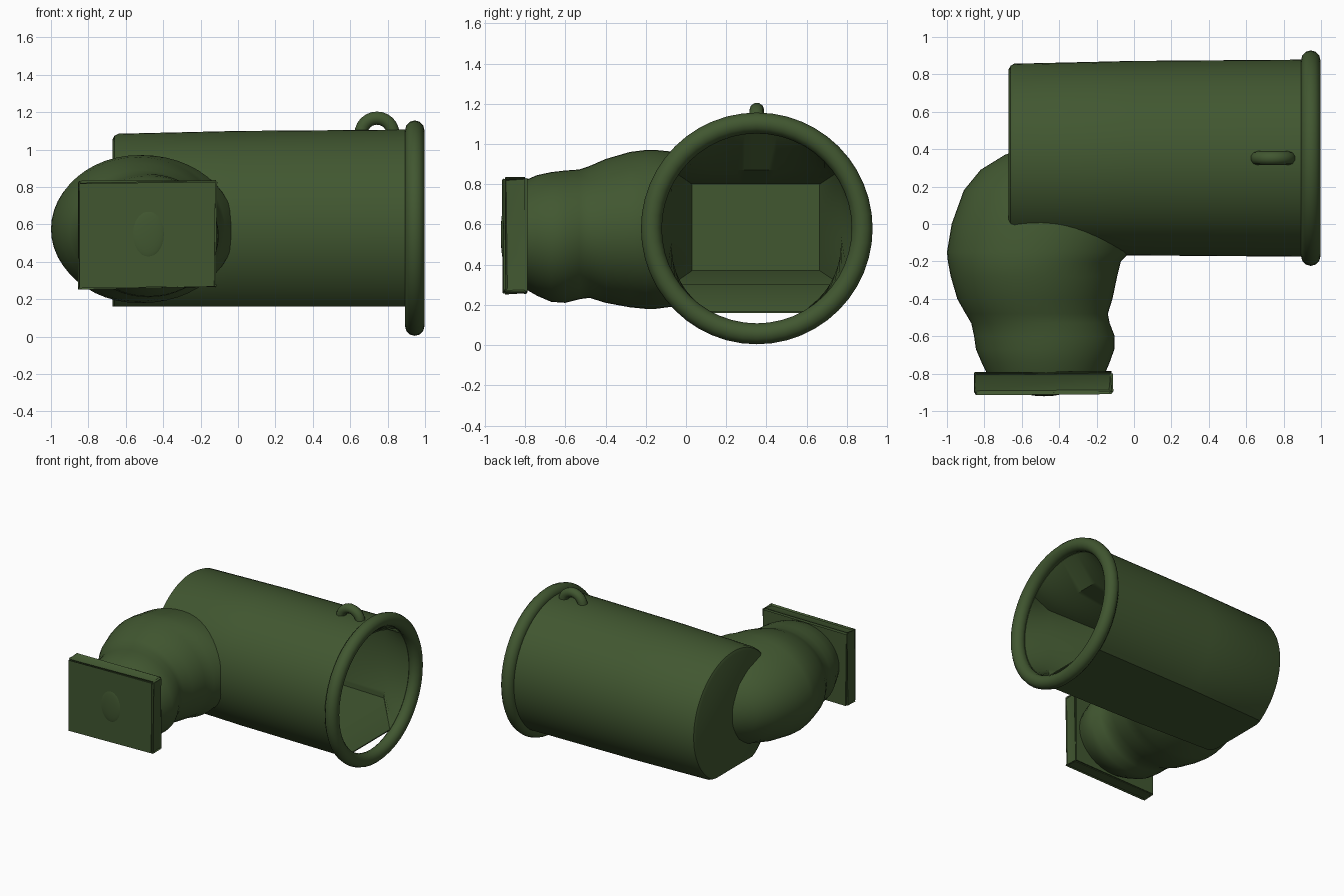
import bpy, bmesh, math, random
from mathutils import Vector

if "Cube" in bpy.data.objects:
    bpy.data.objects.remove(bpy.data.objects["Cube"], do_unlink=True)
random.seed(4)

green = bpy.data.materials.new("olive_green")
green.use_nodes = True
COLOR = (0.053, 0.095, 0.030, 1)
green.diffuse_color = COLOR
green.node_tree.nodes["Principled BSDF"].inputs["Base Color"].default_value = COLOR

CY, CZ, FLOOR = 0.352, 0.58, 0.16   # barrel axis and its flat underside
N = 64


def finish(obj, name, angle=40):
    obj.name = name
    obj.data.materials.clear()
    obj.data.materials.append(green)
    bpy.ops.object.select_all(action="DESELECT")
    obj.select_set(True)
    bpy.context.view_layer.objects.active = obj
    bpy.ops.object.shade_smooth_by_angle(angle=math.radians(angle))
    return obj


def loft(name, rings, angle=40):
    """Skin closed rings of equal length and cap both ends."""
    bm = bmesh.new()
    loops = [[bm.verts.new(p) for p in ring] for ring in rings]
    n = len(loops[0])
    for a, b in zip(loops, loops[1:]):
        for i in range(n):
            j = (i + 1) % n
            bm.faces.new((a[i], a[j], b[j], b[i]))
    bm.faces.new(loops[0])
    bm.faces.new(loops[-1])
    bmesh.ops.recalc_face_normals(bm, faces=bm.faces)
    mesh = bpy.data.meshes.new(name)
    bm.to_mesh(mesh)
    bm.free()
    obj = bpy.data.objects.new(name, mesh)
    bpy.context.collection.objects.link(obj)
    return finish(obj, name, angle)


def arch(x, r, floor=FLOOR):
    """Circle cut flat at the floor height."""
    a0 = -math.asin((CZ - floor) / r)
    sweep = math.pi - 2 * a0
    return [Vector((x, CY + r * math.cos(a0 + sweep * i / (N - 1)),
                    CZ + r * math.sin(a0 + sweep * i / (N - 1)))) for i in range(N)]


def rectangle(x, y0, y1, z0, z1):
    """Rectangle sampled to match the arch points, split over its four sides."""
    corners = [(y1, z0), (y1, z1), (y0, z1), (y0, z0)]
    marks = [0, N // 3, N - 1 - N // 3, N - 1]
    pts = []
    for k in range(3):
        (ya, za), (yb, zb) = corners[k], corners[k + 1]
        steps = marks[k + 1] - marks[k]
        for i in range(steps):
            t = i / steps
            pts.append(Vector((x, ya + (yb - ya) * t, za + (zb - za) * t)))
    pts.append(Vector((x, y0, z0)))
    return pts


# Barrel: rounded closed end, open mouth, tapered box recess
loft("barrel", [
    arch(-0.67, 0.475), arch(-0.66, 0.495), arch(-0.64, 0.505),
    arch(0.0, 0.52), arch(0.92, 0.527),
    arch(0.92, 0.475, FLOOR + 0.008),
    rectangle(0.74, -0.07, 0.77, 0.30, 0.87),
    rectangle(0.30, 0.03, 0.665, 0.37, 0.80)], 35)

# Rim around the mouth
bpy.ops.mesh.primitive_torus_add(
    location=(0.945, CY, CZ), rotation=(0, math.pi / 2, 0),
    major_radius=0.524, minor_radius=0.052, major_segments=48, minor_segments=12)
finish(bpy.context.object, "mouth_rim", 50)

# Elbow: elliptical sections (y, left, right, bottom, top)
sections = [
    (0.44, -0.50, -0.20, 0.50, 0.64),
    (0.37, -0.69, -0.08, 0.37, 0.77),
    (0.29, -0.82, -0.05, 0.30, 0.85),
    (0.18, -0.91, -0.03, 0.245, 0.905),
    (0.00, -0.975, -0.01, 0.20, 0.955),
    (-0.15, -1.00, -0.02, 0.18, 0.97),
    (-0.20, -0.995, -0.07, 0.18, 0.97),
    (-0.28, -0.98, -0.09, 0.188, 0.96),
    (-0.40, -0.945, -0.115, 0.21, 0.925),
    (-0.48, -0.90, -0.14, 0.235, 0.89),
    (-0.53, -0.87, -0.13, 0.228, 0.873),
    (-0.60, -0.855, -0.103, 0.21, 0.868),
    (-0.67, -0.845, -0.105, 0.215, 0.86),
    (-0.74, -0.815, -0.13, 0.245, 0.845),
    (-0.81, -0.78, -0.16, 0.285, 0.815),
]
rings = []
for y, xl, xr, zb, zt in sections:
    rings.append([Vector(((xl + xr) / 2 + (xr - xl) / 2 * math.cos(t), y,
                          (zb + zt) / 2 + (zt - zb) / 2 * math.sin(t)))
                  for t in (math.tau * i / 48 for i in range(48))])
loft("elbow", rings, 60)

# End plate: slab with slightly uneven, thickened edges and sunken sides
bm = bmesh.new()
bmesh.ops.create_cube(bm, size=1)
bmesh.ops.scale(bm, vec=(0.75, 0.12, 0.585), verts=bm.verts)
bmesh.ops.translate(bm, vec=(-0.485, -0.852, 0.545), verts=bm.verts)
sides = [f for f in bm.faces if abs(f.normal.y) < 0.5]
bmesh.ops.inset_individual(bm, faces=sides, thickness=0.03, depth=-0.012)
bmesh.ops.bevel(bm, geom=[e for e in bm.edges if e.calc_face_angle(0) > 1],
                offset=0.012, segments=2, affect="EDGES")
for v in bm.verts:
    v.co += Vector([random.uniform(-0.006, 0.006) for _ in range(3)])
    v.co.z += 0.012 * (v.co.x + 0.485)
mesh = bpy.data.meshes.new("end_plate")
bm.to_mesh(mesh)
bm.free()
plate = bpy.data.objects.new("end_plate", mesh)
bpy.context.collection.objects.link(plate)
finish(plate, "end_plate", 35)

# Shallow boss in the middle of the plate
bpy.ops.mesh.primitive_uv_sphere_add(segments=24, ring_count=12,
                                     location=(-0.48, -0.905, 0.55))
bpy.context.object.scale = (0.09, 0.016, 0.13)
finish(bpy.context.object, "plate_boss", 60)

# Lifting loop on top of the barrel
curve = bpy.data.curves.new("lifting_loop", "CURVE")
curve.dimensions = "3D"
curve.bevel_depth = 0.037
curve.bevel_resolution = 3
curve.use_fill_caps = True
spline = curve.splines.new("POLY")
steps = 12
spline.points.add(steps)
for i, p in enumerate(spline.points):
    t = math.pi * i / steps
    p.co = (0.743 - 0.085 * math.cos(t), CY, 1.085 + 0.083 * math.sin(t), 1)
loop = bpy.data.objects.new("lifting_loop", curve)
bpy.context.collection.objects.link(loop)
bpy.ops.object.select_all(action="DESELECT")
loop.select_set(True)
bpy.context.view_layer.objects.active = loop
bpy.ops.object.convert(target="MESH")
finish(bpy.context.object, "lifting_loop", 60)
